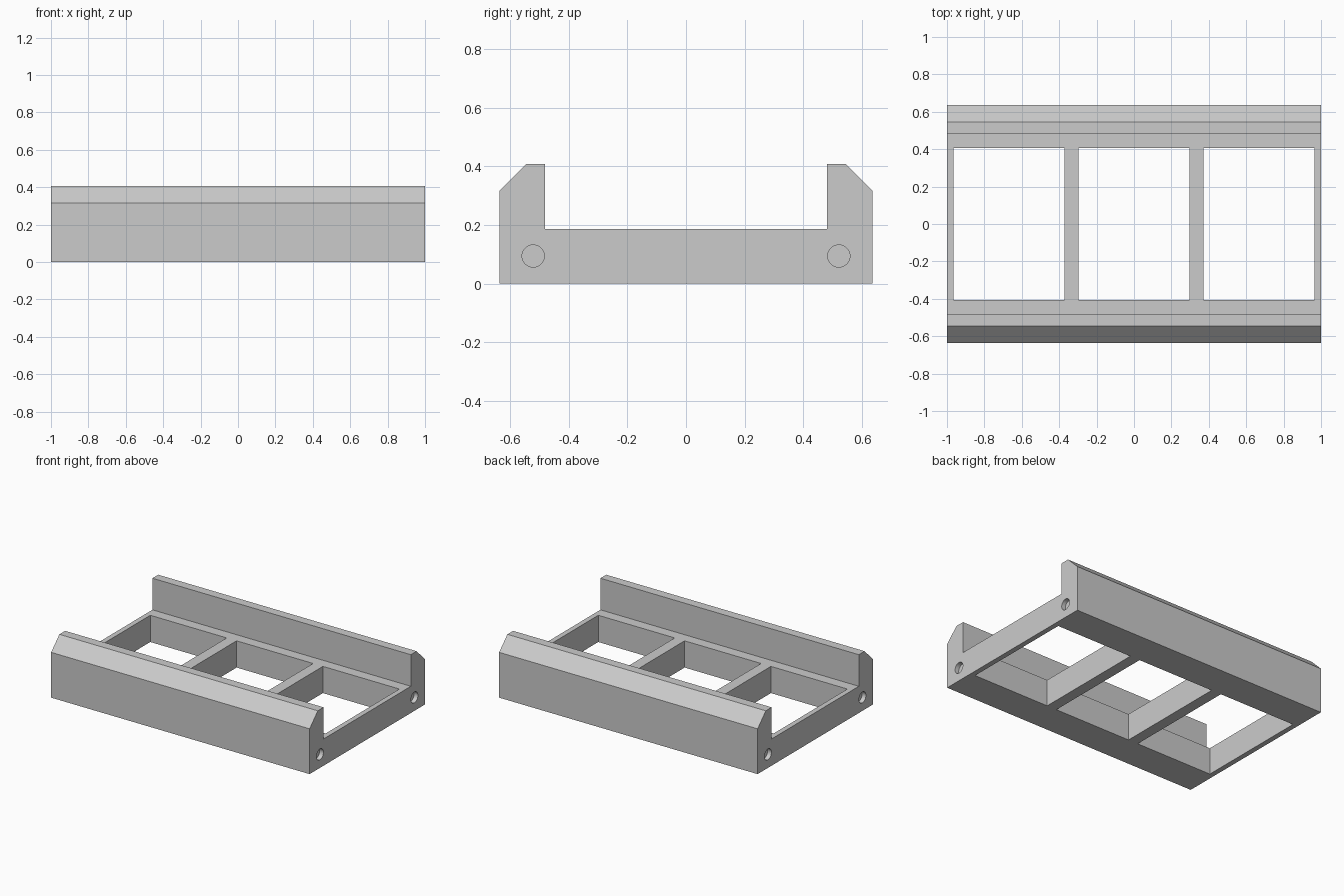
import bpy
import bmesh
import math

cube = bpy.data.objects.get("Cube")
if cube:
    bpy.data.objects.remove(cube, do_unlink=True)

GREY = (0.6, 0.6, 0.6, 1)
grey = bpy.data.materials.new("plain grey")
grey.use_nodes = True
grey.diffuse_color = GREY
grey.node_tree.nodes["Principled BSDF"].inputs["Base Color"].default_value = GREY

# Cradle body: half profile mirrored across the middle, extruded along x
half = [(0.637, 0), (0.637, 0.317), (0.546, 0.408), (0.482, 0.408), (0.482, 0.187)]
profile = half + [(-y, z) for y, z in reversed(half)]
bm = bmesh.new()
end = bm.faces.new([bm.verts.new((-1, y, z)) for y, z in profile])
sweep = bmesh.ops.extrude_face_region(bm, geom=[end])
verts = [v for v in sweep["geom"] if isinstance(v, bmesh.types.BMVert)]
bmesh.ops.translate(bm, vec=(2, 0, 0), verts=verts)
bmesh.ops.recalc_face_normals(bm, faces=bm.faces)
mesh = bpy.data.meshes.new("cradle_frame")
bm.to_mesh(mesh)
bm.free()
mesh.materials.append(grey)
frame = bpy.data.objects.new("cradle_frame", mesh)
bpy.context.collection.objects.link(frame)


def cut(name):
    """Subtract the active object from the frame, then remove it."""
    cutter = bpy.context.object
    cutter.name = name
    cutter.hide_render = True
    cutter.data.materials.append(grey)
    bpy.context.view_layer.objects.active = frame
    mod = frame.modifiers.new(name, "BOOLEAN")
    mod.operation = "DIFFERENCE"
    mod.solver = "EXACT"
    mod.object = cutter
    bpy.ops.object.modifier_apply(modifier=name)
    bpy.data.objects.remove(cutter, do_unlink=True)


# Three open bays, leaving two cross bars and thin end walls
for x in (-0.668, 0, 0.668):
    bpy.ops.mesh.primitive_cube_add(size=1, location=(x, 0, 0.1))
    bpy.context.object.scale = (0.592, 0.814, 0.6)
    bpy.context.view_layer.update()
    cut("bay_cutter")

# Shallow round sockets in both ends of each rail
DEPTH = 0.03
for x in (-1, 1):
    for y in (-0.522, 0.522):
        bpy.ops.mesh.primitive_cylinder_add(
            vertices=40, radius=0.038, depth=2 * DEPTH,
            location=(x, y, 0.094), rotation=(0, math.pi / 2, 0))
        cut("socket_cutter")

# Smooth the socket walls, keep every edge crisp
bpy.ops.object.select_all(action="DESELECT")
frame.select_set(True)
bpy.context.view_layer.objects.active = frame
bpy.ops.object.shade_smooth_by_angle(angle=math.radians(30))
